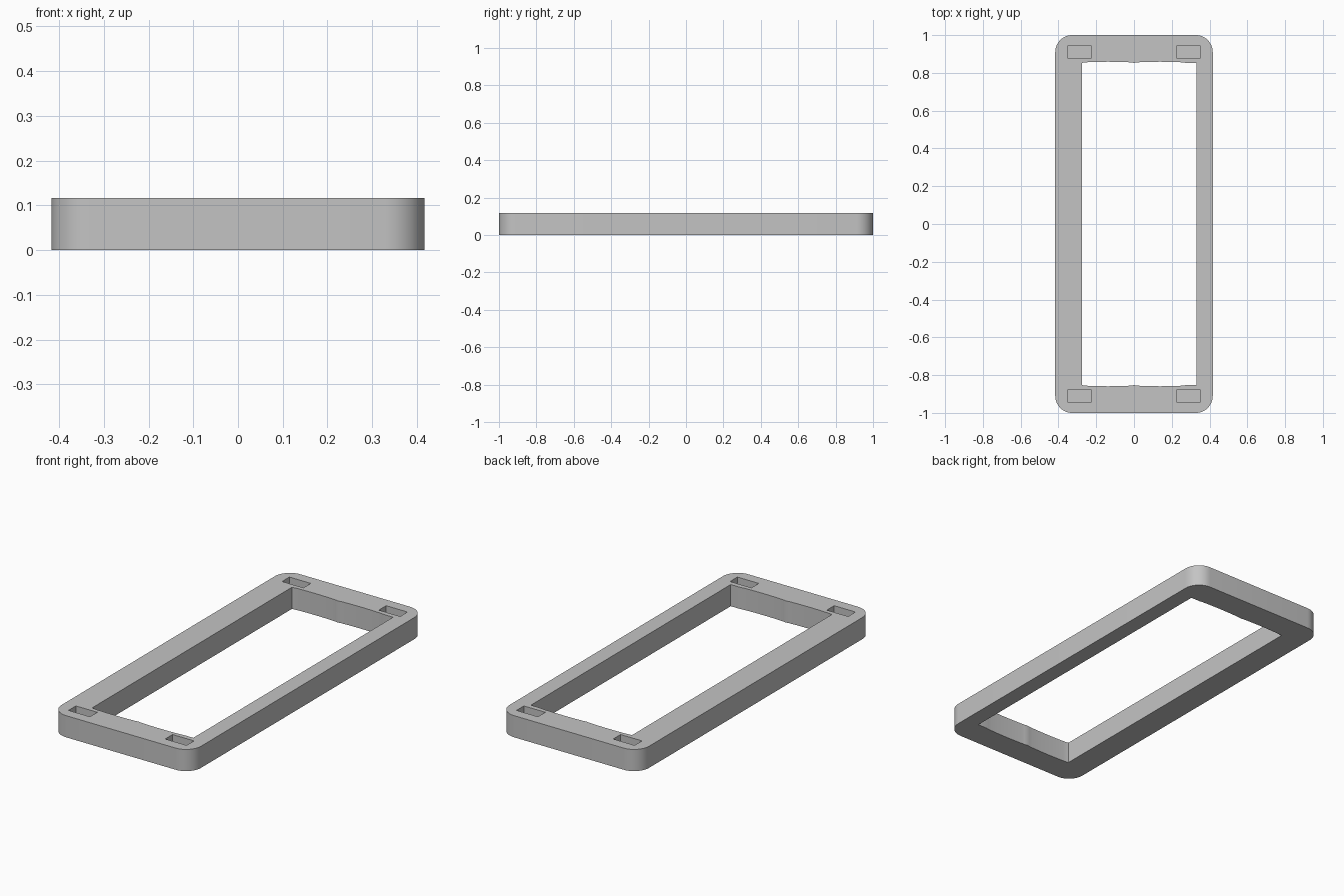
import bpy, bmesh, math

H = 0.117            # frame height
HX, HY = 0.417, 1.0  # outer half sizes
R = 0.09             # outer corner radius
POCKET_DEPTH = 0.04

cube = bpy.data.objects.get("Cube")
if cube:
    bpy.data.objects.remove(cube, do_unlink=True)

grey = bpy.data.materials.new("plain grey")
grey.use_nodes = True
colour = (0.55, 0.55, 0.55, 1)
grey.diffuse_color = colour
grey.node_tree.nodes["Principled BSDF"].inputs["Base Color"].default_value = colour


def prism(name, outline, z0, z1):
    """Extrude a closed 2D outline between two heights."""
    bm = bmesh.new()
    base = bm.faces.new([bm.verts.new((x, y, z0)) for x, y in outline])
    new = bmesh.ops.extrude_face_region(bm, geom=[base])["geom"]
    bmesh.ops.translate(bm, vec=(0, 0, z1 - z0),
                        verts=[v for v in new if isinstance(v, bmesh.types.BMVert)])
    bmesh.ops.recalc_face_normals(bm, faces=bm.faces)
    mesh = bpy.data.meshes.new(name)
    bm.to_mesh(mesh)
    bm.free()
    mesh.materials.append(grey)
    ob = bpy.data.objects.new(name, mesh)
    bpy.context.collection.objects.link(ob)
    return ob


def rectangle(x0, x1, y0, y1):
    return [(x0, y0), (x1, y0), (x1, y1), (x0, y1)]


# Outer body with rounded corners
outline = []
corners = [(1, 1), (-1, 1), (-1, -1), (1, -1)]
for i, (sx, sy) in enumerate(corners):
    for k in range(13):
        a = math.pi / 2 * (i + k / 12)
        outline.append((sx * (HX - R) + R * math.cos(a), sy * (HY - R) + R * math.sin(a)))
frame = prism("frame", outline, 0, H)

# Off-centre opening whose short ends are two shallow scallops
LEFT, RIGHT, END = -0.275, 0.33, 0.853
end = [(RIGHT, END)]
for k in range(16, -17, -1):
    x = 0.275 * k / 16
    end.append((x, END + 0.006 * math.sqrt(abs(math.sin(math.pi * k / 16)))))
opening = end + [(x, -y) for x, y in reversed(end)]
cutters = [prism("opening_cutter", opening, -0.1, H + 0.1)]

# Shallow rectangular pockets in the four corners
for sx, sy in corners:
    xs = sorted((sx * 0.225, sx * 0.353))
    ys = sorted((sy * 0.88, sy * 0.943))
    cutters.append(prism("pocket_cutter", rectangle(*xs, *ys), H - POCKET_DEPTH, H + 0.1))

bpy.context.view_layer.objects.active = frame
frame.select_set(True)
for cutter in cutters:
    cut = frame.modifiers.new("cut", "BOOLEAN")
    cut.operation = "DIFFERENCE"
    cut.solver = "EXACT"
    cut.object = cutter
    bpy.ops.object.modifier_apply(modifier=cut.name)
for cutter in cutters:
    bpy.data.objects.remove(cutter, do_unlink=True)

bpy.ops.object.shade_smooth_by_angle(angle=math.radians(30))
